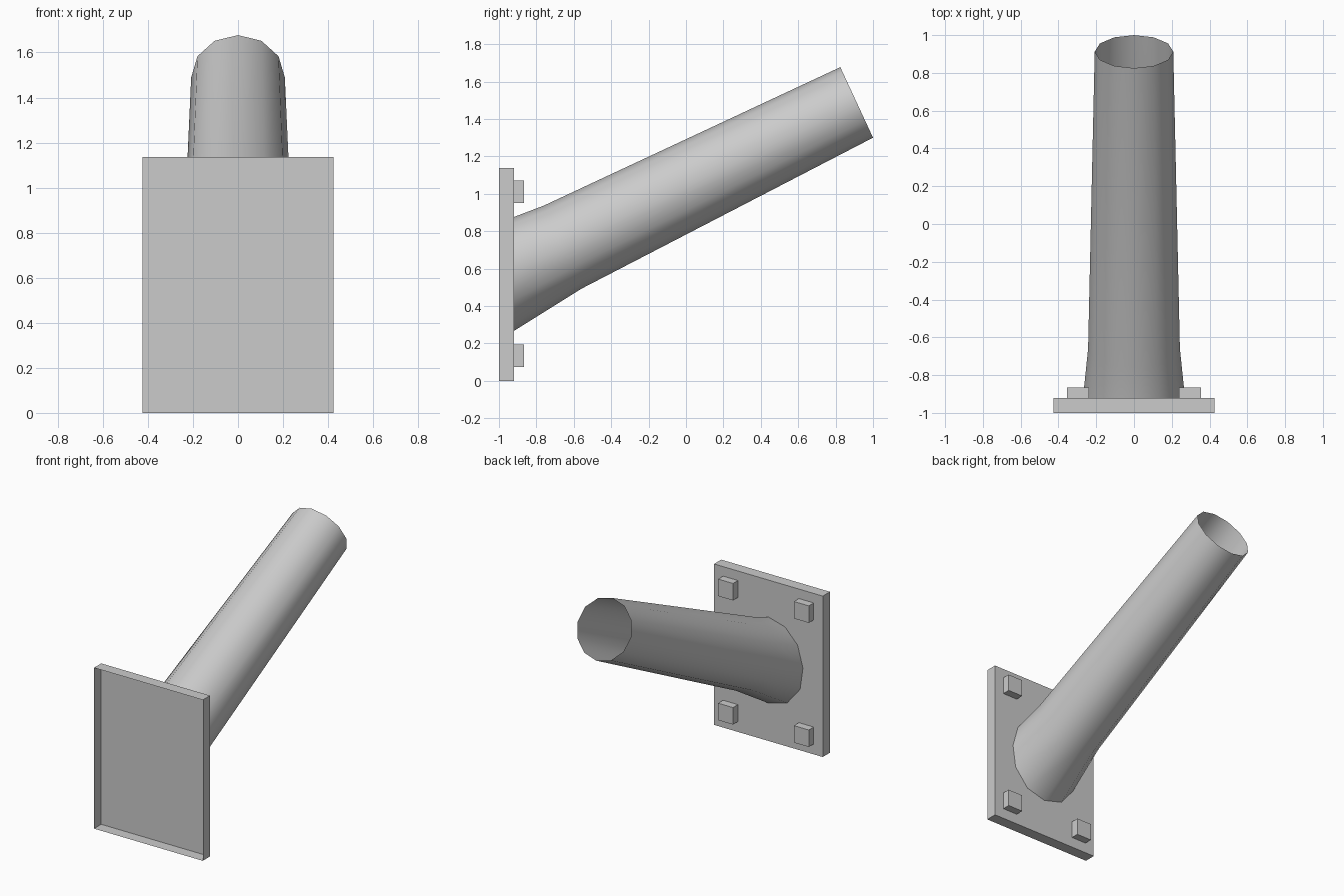
import bpy, bmesh, math
from mathutils import Vector

if "Cube" in bpy.data.objects:
    bpy.data.objects.remove(bpy.data.objects["Cube"])

grey = bpy.data.materials.new("light_grey")
grey.diffuse_color = (0.6, 0.6, 0.6, 1)
grey.use_nodes = True
grey.node_tree.nodes["Principled BSDF"].inputs["Base Color"].default_value = grey.diffuse_color

PLATE_Y = -0.92


def finish(bm, name):
    mesh = bpy.data.meshes.new(name)
    bm.to_mesh(mesh)
    bm.free()
    mesh.materials.append(grey)
    ob = bpy.data.objects.new(name, mesh)
    bpy.context.collection.objects.link(ob)
    return ob


def open_box(name, lo, hi, open_dir=Vector((0, -1, 0))):
    """Box without the face that points along open_dir."""
    bm = bmesh.new()
    bmesh.ops.create_cube(bm, size=1)
    for v in bm.verts:
        v.co = Vector([(lo[i] + hi[i]) / 2 + v.co[i] * (hi[i] - lo[i]) for i in range(3)])
    bm.normal_update()
    gone = [f for f in bm.faces if f.normal.dot(open_dir) > 0.9]
    bmesh.ops.delete(bm, geom=gone, context='FACES_ONLY')
    return finish(bm, name)


# Wall plate, open at the front
open_box("wall_plate", (-0.425, -1.0, 0.0), (0.425, PLATE_Y, 1.137))

# Four square bolts on the back of the plate
for side, x in (("left", -0.296), ("right", 0.296)):
    for level, z in (("lower", 0.133), ("upper", 1.01)):
        open_box(f"bolt_{level}_{side}", (x - 0.058, PLATE_Y, z - 0.06),
                 (x + 0.058, -0.865, z + 0.06))

# Tube rings: flared base outline on the plate, then two tilted circles
half = [(0, 0.876), (0.13, 0.84), (0.228, 0.738), (0.27, 0.587),
        (0.248, 0.431), (0.146, 0.307), (0, 0.267)]
outline = half + [(-x, z) for x, z in half[-2:0:-1]]
base = [Vector((x, PLATE_Y, z)) for x, z in outline]


def ring(bottom, top, radius):
    b, t = Vector((0, *bottom)), Vector((0, *top))
    mid, up = (b + t) / 2, (t - b) / 2
    return [mid + up * math.cos(a) + Vector((radius * math.sin(a), 0, 0))
            for a in (i * math.tau / 12 for i in range(12))]


rings = [base,
         ring((-0.56, 0.492), (-0.76, 0.937), 0.243),
         ring((1.0, 1.30), (0.825, 1.677), 0.208)]

bm = bmesh.new()
rows = [[bm.verts.new(p) for p in r] for r in rings]
for a, b in zip(rows, rows[1:]):
    for i in range(12):
        j = (i + 1) % 12
        bm.faces.new((a[i], b[i], b[j], a[j])).smooth = True
bmesh.ops.recalc_face_normals(bm, faces=bm.faces)
finish(bm, "tube")

# Flat fan closing the tube base
bm = bmesh.new()
centre = bm.verts.new((0, PLATE_Y, 0.575))
rim = [bm.verts.new(p) for p in base]
for i in range(12):
    bm.faces.new((centre, rim[i], rim[(i + 1) % 12]))
bm.normal_update()
if bm.faces[:][0].normal.y > 0:
    bmesh.ops.reverse_faces(bm, faces=bm.faces[:])
finish(bm, "tube_base_cap")
